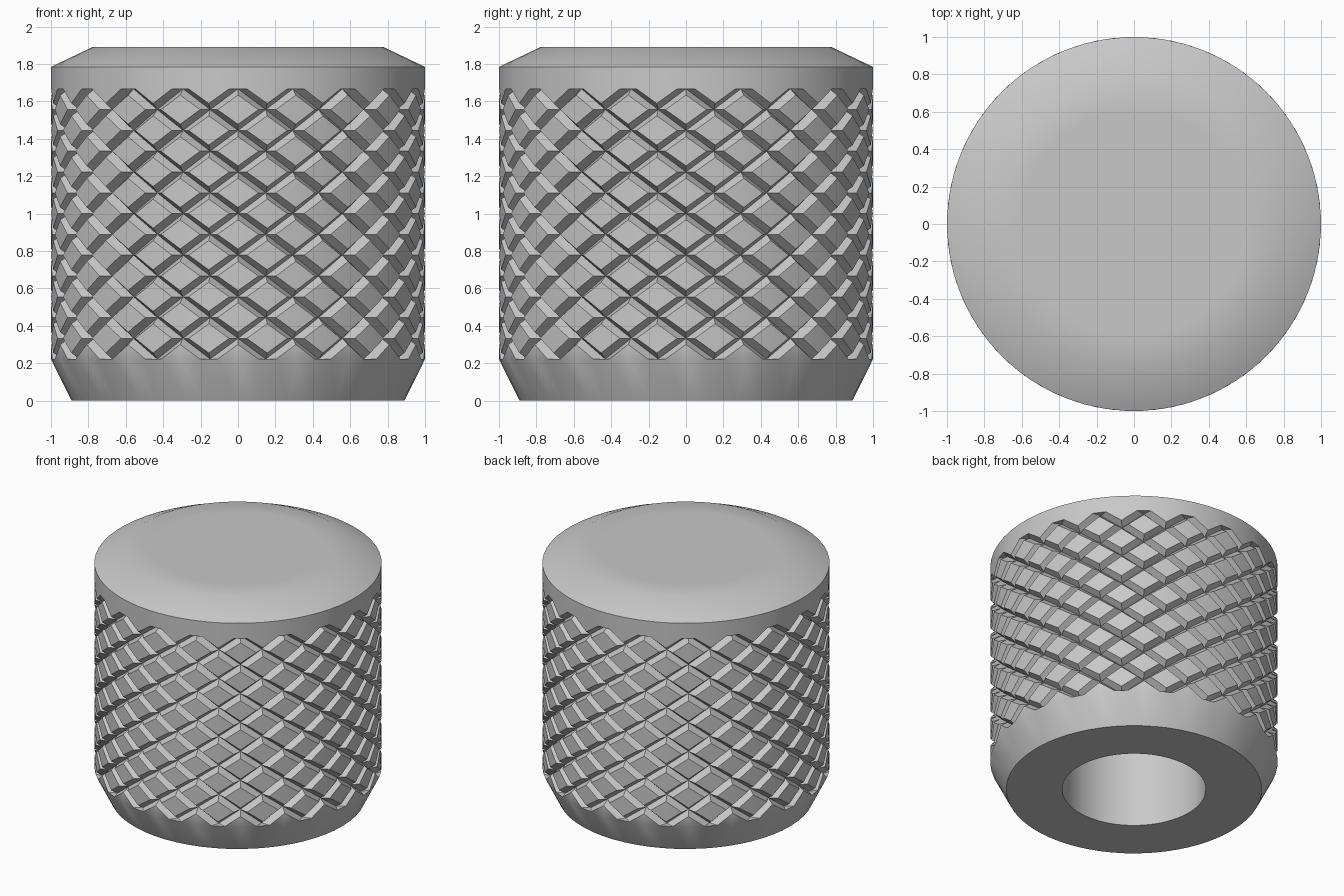
import bpy, bmesh
from math import sin, cos, pi, radians

if "Cube" in bpy.data.objects:
    bpy.data.objects.remove(bpy.data.objects["Cube"], do_unlink=True)

COUNT = 20                    # diamonds around the grip
ROWS = 13                     # half-diamond steps up the grip
HALF_ANGLE = pi / COUNT
Z_LOW, Z_HIGH = 0.222, 1.667
HALF_HEIGHT = (Z_HIGH - Z_LOW) / ROWS
INNER = 0.7                   # raised face size relative to its cell
DEPTH = 0.05                  # groove depth

bm = bmesh.new()


def point(r, t, z):
    return bm.verts.new((r * sin(t), -r * cos(t), z))


def face(*coords):
    bm.faces.new([point(*c) for c in coords])


def row_angles(row):
    return [(2 * j + row % 2) * HALF_ANGLE for j in range(COUNT)]


def diamond(t, z, quarters):
    """Raised diamond with sloping walls down to the groove lines."""
    dirs = [(1, 0), (0, 1), (-1, 0), (0, -1)]
    for q in quarters:
        corners = [dirs[q], dirs[(q + 1) % 4]]
        top = [(1, t + INNER * u * HALF_ANGLE, z + INNER * v * HALF_HEIGHT) for u, v in corners]
        foot = [(1 - DEPTH, t + u * HALF_ANGLE, z + v * HALF_HEIGHT) for u, v in corners]
        face((1, t, z), top[0], top[1])
        face(top[0], foot[0], foot[1], top[1])


def turned(angles, profile, close_hole):
    """Rings joined along a profile, ending in a flat disc."""
    for (r0, z0), (r1, z1) in zip(profile, profile[1:]):
        for a, b in zip(angles, angles[1:] + angles[:1]):
            face((r0, a, z0), (r0, b, z0), (r1, b, z1), (r1, a, z1))
    r, z = profile[-1]
    face(*[(r, a, z) for a in angles])


# Knurled grip: half diamonds at both ends blend into the plain bands
for row in range(ROWS + 1):
    z = Z_LOW + row * HALF_HEIGHT
    quarters = (0, 1) if row == 0 else (2, 3) if row == ROWS else range(4)
    for t in row_angles(row):
        diamond(t, z, quarters)
        if row in (0, ROWS):          # flat end of each groove crossing
            face((1, t + INNER * HALF_ANGLE, z),
                 (1 - DEPTH, t + HALF_ANGLE, z),
                 (1, t + (2 - INNER) * HALF_ANGLE, z))


def rim(row):
    return [t + k * INNER * HALF_ANGLE for t in row_angles(row) for k in (-1, 0, 1)]


# Upper band and bevelled cap
turned(rim(ROWS), [(1, Z_HIGH), (1, 1.785), (0.78, 1.89), (0.6, 1.89)], False)
# Lower tapered skirt, flat base and blind shaft hole
turned(rim(0), [(1, Z_LOW), (0.89, 0), (0.5, 0), (0.5, 1.33)], True)

bmesh.ops.remove_doubles(bm, verts=bm.verts, dist=0.0002)
bmesh.ops.recalc_face_normals(bm, faces=bm.faces)
mesh = bpy.data.meshes.new("knurled_knob")
bm.to_mesh(mesh)
bm.free()
knob = bpy.data.objects.new("knurled_knob", mesh)
bpy.context.collection.objects.link(knob)

# Plain grey material
grey = bpy.data.materials.new("plain_grey")
grey.use_nodes = True
color = (0.58, 0.58, 0.58, 1)
grey.diffuse_color = color
for node in grey.node_tree.nodes:
    if node.type == "BSDF_PRINCIPLED":
        node.inputs["Base Color"].default_value = color
mesh.materials.append(grey)

bpy.ops.object.select_all(action="DESELECT")
knob.select_set(True)
bpy.context.view_layer.objects.active = knob
bpy.ops.object.shade_smooth_by_angle(angle=radians(30))
